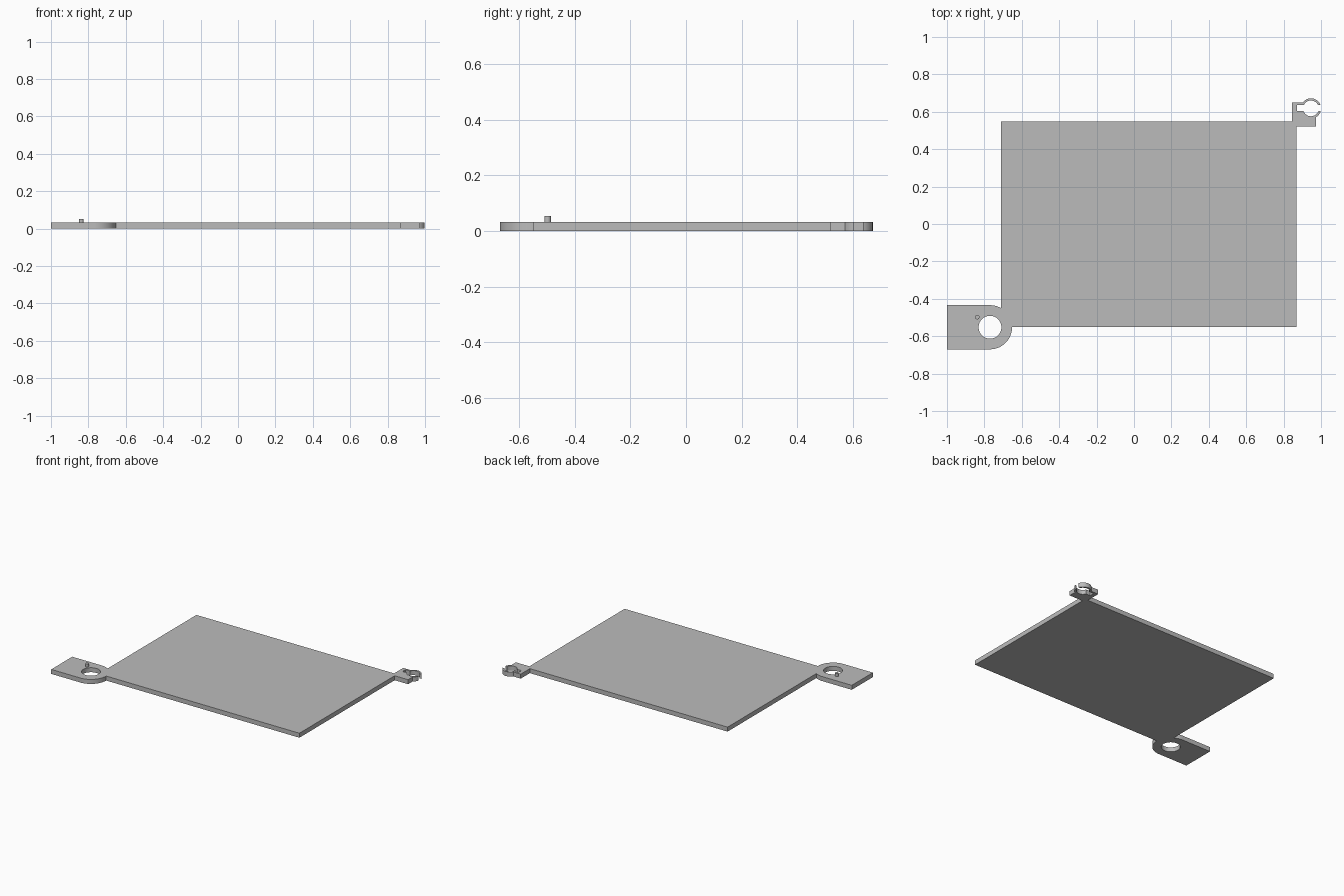
import bpy
import bmesh
from math import cos, sin, pi

THICK = 0.032
scene = bpy.context.scene
cube = bpy.data.objects.get("Cube")
if cube:
    bpy.data.objects.remove(cube, do_unlink=True)

grey = bpy.data.materials.new("plain grey")
grey.use_nodes = True
GREY = (0.5, 0.5, 0.5, 1)
grey.diffuse_color = GREY
grey.node_tree.nodes["Principled BSDF"].inputs["Base Color"].default_value = GREY


def prism(name, outline, low=0.0, high=THICK):
    """Extrude a flat outline straight up."""
    bm = bmesh.new()
    face = bm.faces.new([bm.verts.new((x, y, low)) for x, y in outline])
    top = bmesh.ops.extrude_face_region(bm, geom=[face])["geom"]
    verts = [v for v in top if isinstance(v, bmesh.types.BMVert)]
    bmesh.ops.translate(bm, verts=verts, vec=(0, 0, high - low))
    bmesh.ops.recalc_face_normals(bm, faces=bm.faces)
    mesh = bpy.data.meshes.new(name)
    bm.to_mesh(mesh)
    bm.free()
    mesh.materials.append(grey)
    obj = bpy.data.objects.new(name, mesh)
    scene.collection.objects.link(obj)
    return obj


def box(x0, x1, y0, y1):
    return [(x0, y0), (x1, y0), (x1, y1), (x0, y1)]


def arc(cx, cy, r, start=0.0, sweep=2 * pi, n=64):
    count = n if sweep >= 2 * pi else n + 1
    return [(cx + r * cos(start + sweep * i / n),
             cy + r * sin(start + sweep * i / n)) for i in range(count)]


def combine(target, outline, operation):
    """Merge or cut an outline through the target, then drop the helper."""
    overshoot = 0.02 if operation == "DIFFERENCE" else 0.0
    helper = prism("helper", outline, -overshoot, THICK + overshoot)
    mod = target.modifiers.new("shape", "BOOLEAN")
    mod.operation, mod.solver, mod.object = operation, "EXACT", helper
    select(target)
    bpy.ops.object.modifier_apply(modifier=mod.name)
    bpy.data.objects.remove(helper, do_unlink=True)


def select(obj):
    bpy.ops.object.select_all(action="DESELECT")
    obj.select_set(True)
    bpy.context.view_layer.objects.active = obj


# Main rectangular plate
plate = prism("mounting_plate", box(-0.71, 0.868, -0.55, 0.547))

# Round-ended tab with its hole
TAB_X, TAB_Y, TAB_R = -0.77, -0.552, 0.118
tab = arc(TAB_X, TAB_Y, TAB_R, -pi / 2, pi) + [(-1, TAB_Y + TAB_R), (-1, TAB_Y - TAB_R)]
combine(plate, tab, "UNION")
combine(plate, arc(TAB_X, TAB_Y, 0.061), "DIFFERENCE")

# Snap clip: stepped block and open ring
CLIP_X, CLIP_Y = 0.946, 0.618
for part in (box(0.845, 0.912, 0.53, 0.65),
             box(0.865, 0.974, 0.52, 0.59),
             arc(CLIP_X, CLIP_Y, 0.054)):
    combine(plate, part, "UNION")
for cut in (arc(CLIP_X, CLIP_Y, 0.042),
            box(0.872, 1.05, CLIP_Y - 0.015, CLIP_Y + 0.018)):
    combine(plate, cut, "DIFFERENCE")

# Small locating pin on the tab
pin = prism("locating_pin", arc(-0.838, -0.498, 0.012, n=24), 0.01, 0.053)

for obj in (plate, pin):
    select(obj)
    bpy.ops.object.shade_smooth_by_angle(angle=pi / 6)
